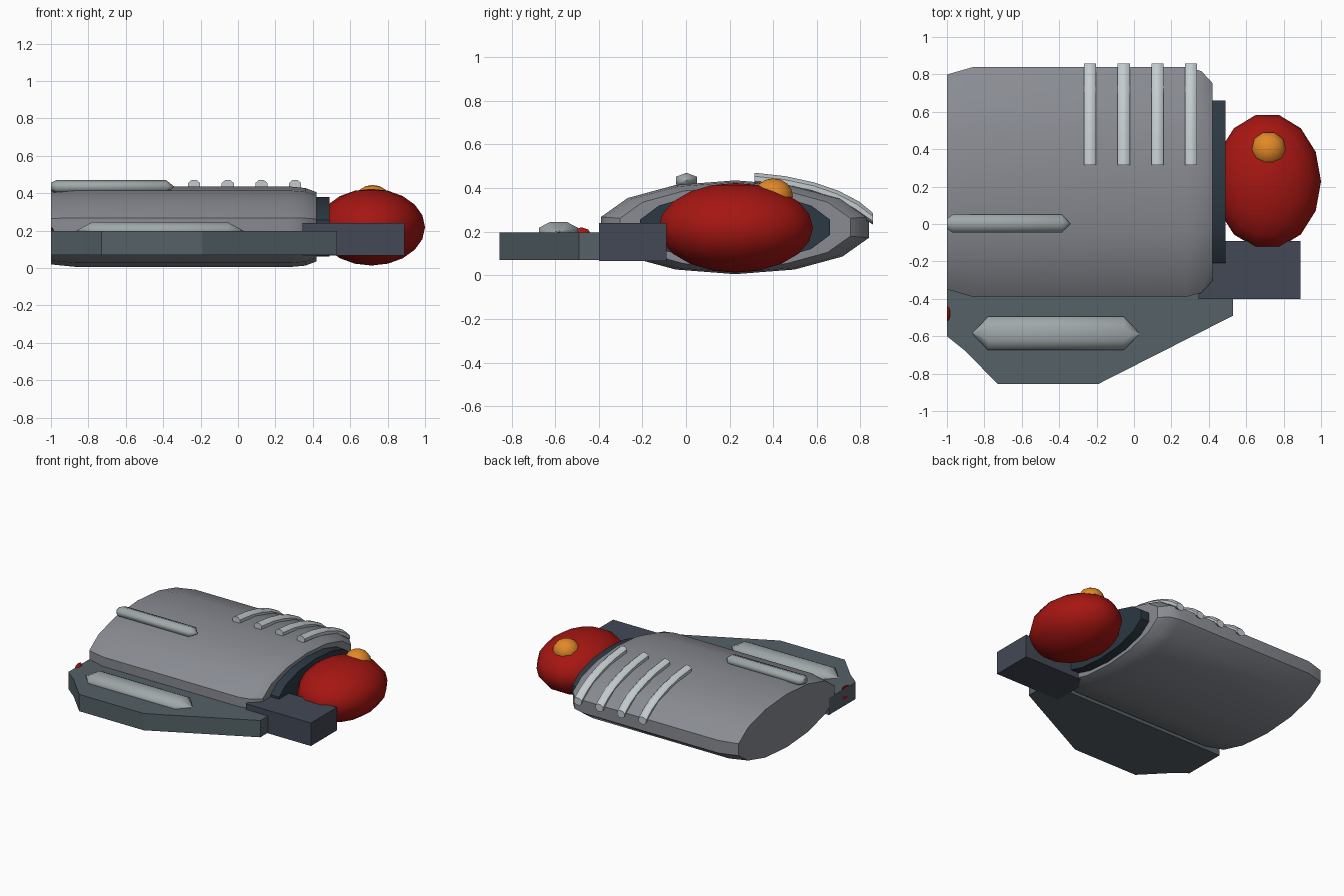
import bpy, bmesh
from math import sin, cos, pi, radians
from mathutils import Vector

if "Cube" in bpy.data.objects:
    bpy.data.objects.remove(bpy.data.objects["Cube"])


def material(name, rgb):
    m = bpy.data.materials.new(name)
    m.diffuse_color = (*rgb, 1)
    m.use_nodes = True
    m.node_tree.nodes["Principled BSDF"].inputs["Base Color"].default_value = m.diffuse_color
    return m


HULL = material("hull_grey", (0.25, 0.26, 0.29))
PLATE = material("plate_slate", (0.09, 0.12, 0.135))
DARK = material("dark_blue", (0.055, 0.065, 0.09))
COLLAR = material("collar_navy", (0.025, 0.04, 0.055))
LIGHT = material("light_trim", (0.35, 0.39, 0.40))
PALE = material("pale_trim", (0.55, 0.60, 0.62))
RED = material("red", (0.38, 0.008, 0.006))
ORANGE = material("orange", (0.75, 0.25, 0.02))


def finish(name, bm, mat, angle=40):
    bmesh.ops.remove_doubles(bm, verts=bm.verts, dist=1e-5)
    bmesh.ops.recalc_face_normals(bm, faces=bm.faces)
    me = bpy.data.meshes.new(name)
    bm.to_mesh(me)
    bm.free()
    me.materials.append(mat)
    me.polygons.foreach_set("use_smooth", [True] * len(me.polygons))
    me.set_sharp_from_angle(angle=radians(angle))
    ob = bpy.data.objects.new(name, me)
    bpy.context.collection.objects.link(ob)
    return ob


def loft(name, rings, mat, angle=40):
    """Skin a list of equal-length point rings and cap both ends."""
    bm = bmesh.new()
    vs = [[bm.verts.new(p) for p in r] for r in rings]
    n = len(vs[0])
    for a, b in zip(vs, vs[1:]):
        for i in range(n):
            bm.faces.new((a[i], a[(i + 1) % n], b[(i + 1) % n], b[i]))
    bm.faces.new(vs[0][::-1])
    bm.faces.new(vs[-1])
    return finish(name, bm, mat, angle)


def barrel(name, y, z, ry, rz, sections, sides, mat, phase=0.0, angle=40):
    """Elliptical body along x; sections are (x, scale)."""
    rings = []
    for x, s in sections:
        rings.append([(x, y + ry * s * sin(phase + 2 * pi * i / sides),
                       z + rz * s * cos(phase + 2 * pi * i / sides)) for i in range(sides)])
    return loft(name, rings, mat, angle)


def ball(name, centre, radii, segs, rings, mat):
    bm = bmesh.new()
    bmesh.ops.create_uvsphere(bm, u_segments=segs, v_segments=rings, radius=1)
    for v in bm.verts:
        v.co = Vector([c + r * k for c, r, k in zip(centre, radii, (v.co.y, v.co.x, v.co.z))])
    return finish(name, bm, mat, 60)


# Main hull and neck collar
barrel("hull", 0.225, 0.22, 0.63, 0.215,
       [(-1, 0.935), (-0.86, 1), (0.28, 1), (0.36, 0.965), (0.42, 0.86)], 14, HULL)
barrel("collar", 0.225, 0.22, 0.446, 0.16, [(0.40, 1), (0.49, 1)], 14, COLLAR, angle=30)

# Dome and its lamp
ball("dome", (0.713, 0.228, 0.218), (0.287, 0.363, 0.205), 14, 10, RED)
ball("dome_lamp", (0.72, 0.40, 0.362), (0.095, 0.095, 0.082), 10, 8, ORANGE)

# Side plate
outline = [(-1, -0.28), (-1, -0.60), (-0.90, -0.68), (-0.73, -0.855),
           (-0.19, -0.855), (0.53, -0.49), (0.53, -0.28)]
loft("side_plate", [[(x, y, z) for x, y in outline] for z in (0.07, 0.197)], PLATE, 20)

# Block beside the dome
block = [(0.345, -0.40), (0.89, -0.40), (0.89, -0.09), (0.345, -0.09)]
loft("front_block", [[(x, y, z) for x, y in block] for z in (0.066, 0.24)], DARK, 20)

# Raised trim bars on the plate and hull
barrel("plate_bar", -0.585, 0.198, 0.097, 0.051,
       [(-0.865, 0.01), (-0.78, 1), (-0.055, 1), (0.03, 0.01)], 8, LIGHT, pi / 8, 50)
barrel("hull_bar", 0.002, 0.434, 0.055, 0.036,
       [(-1, 0.6), (-0.97, 1), (-0.385, 1), (-0.34, 0.01)], 6, LIGHT, 0, 62)

# Four curved ribs over the hull shoulder
path = [(0.315, 0.443), (0.45, 0.428), (0.58, 0.400), (0.69, 0.362), (0.78, 0.315), (0.858, 0.258)]
SIDES = 8
for k in range(4):
    cx = -0.235 + 0.18 * k
    rings = []
    for j, (y, z) in enumerate(path):
        a, b = path[max(j - 1, 0)], path[min(j + 1, len(path) - 1)]
        t = Vector((0, b[0] - a[0], b[1] - a[1])).normalized()
        # end rings stay upright, inner rings follow the path
        up = Vector((0, -t.z, t.y)) if 0 < j < len(path) - 1 else Vector((0, 0, 1))
        ang = [pi / SIDES + 2 * pi * i / SIDES for i in range(SIDES)]
        rings.append([Vector((cx + 0.035 * sin(q), y, z)) + up * 0.029 * cos(q) for q in ang])
    loft(f"rib_{k + 1}", rings, PALE, 50)

# Small red lamp at the plate's outer end
barrel("end_lamp", -0.48, 0.167, 0.053, 0.053,
       [(-1, 1), (-0.99, 0.88), (-0.978, 0.4)], 10, RED)
